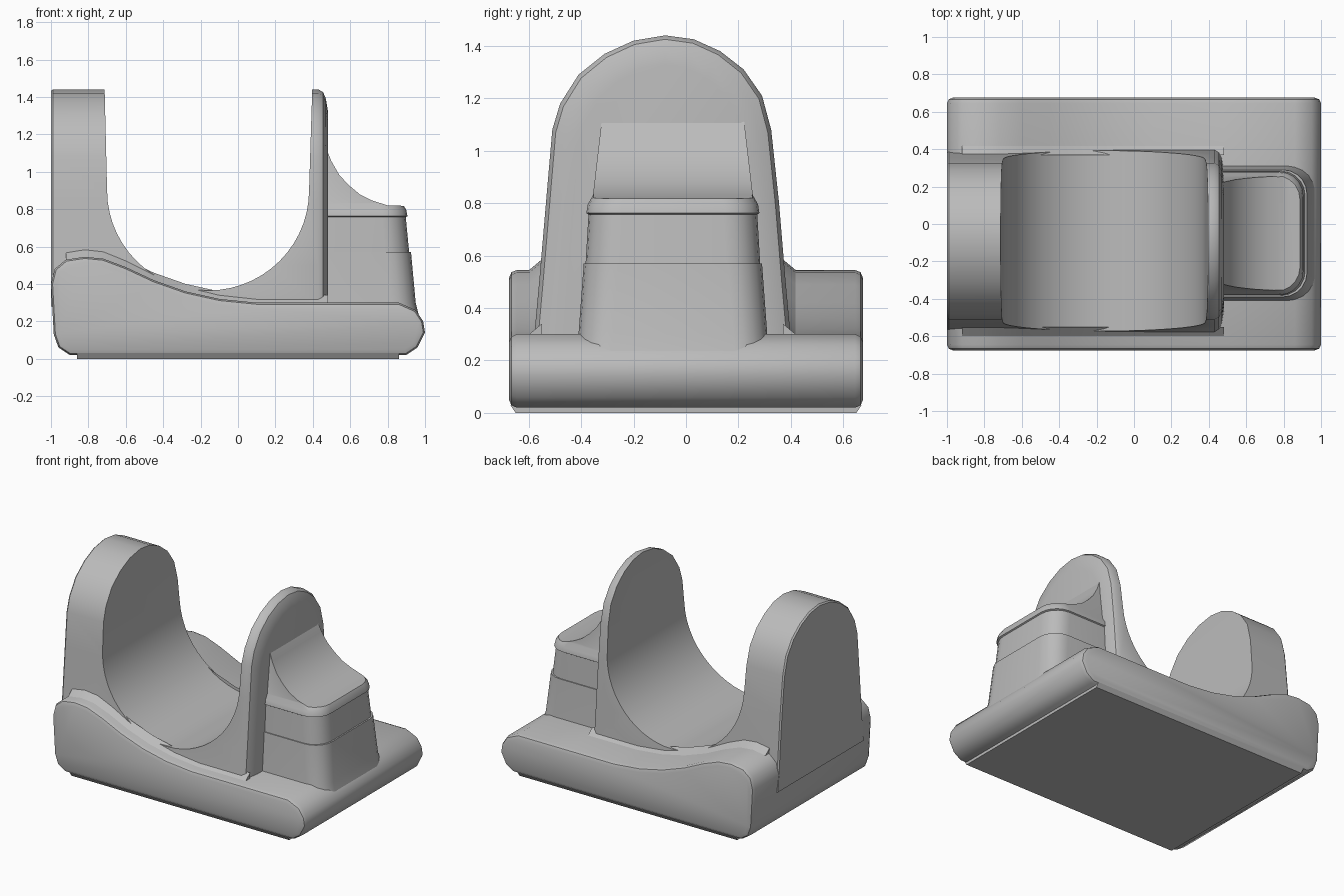
import bpy, bmesh
from math import sin, cos, pi, radians

cube = bpy.data.objects.get("Cube")
if cube:
    bpy.data.objects.remove(cube, do_unlink=True)

grey = bpy.data.materials.new("plain grey")
grey.use_nodes = True
GREY = (0.5, 0.5, 0.5, 1)
grey.diffuse_color = GREY
grey.node_tree.nodes["Principled BSDF"].inputs["Base Color"].default_value = GREY


def loft(name, rings):
    """Closed solid skinned through matching rings of points."""
    bm = bmesh.new()
    loops = [[bm.verts.new(p) for p in ring] for ring in rings]
    n = len(loops[0])
    for a, b in zip(loops, loops[1:]):
        for i in range(n):
            j = (i + 1) % n
            bm.faces.new((a[i], a[j], b[j], b[i]))
    bm.faces.new(loops[0])
    bm.faces.new(loops[-1])
    bmesh.ops.recalc_face_normals(bm, faces=bm.faces)
    mesh = bpy.data.meshes.new(name)
    bm.to_mesh(mesh)
    bm.free()
    mesh.materials.append(grey)
    obj = bpy.data.objects.new(name, mesh)
    bpy.context.collection.objects.link(obj)
    return obj


def extrude_y(name, profile, y0, y1):
    return loft(name, [[(x, y, z) for x, z in profile] for y in (y0, y1)])


def activate(obj):
    bpy.ops.object.select_all(action='DESELECT')
    obj.select_set(True)
    bpy.context.view_layer.objects.active = obj


def cut(obj, cutter):
    mod = obj.modifiers.new("cut", 'BOOLEAN')
    mod.operation = 'DIFFERENCE'
    mod.solver = 'EXACT'
    mod.object = cutter
    activate(obj)
    bpy.ops.object.modifier_apply(modifier=mod.name)
    bpy.data.objects.remove(cutter, do_unlink=True)


def smooth(obj, angle=35):
    activate(obj)
    bpy.ops.object.shade_smooth_by_angle(angle=radians(angle))


# Base slab: rounded ends and a top that sweeps up to the right
sweep = [(0.48, 0.3), (0.1, 0.3), (-0.1, 0.32), (-0.28, 0.36), (-0.45, 0.42),
         (-0.6, 0.49), (-0.72, 0.535), (-0.82, 0.545), (-0.92, 0.53)]
right_end = [(0.9, 0.02), (0.96, 0.06), (1, 0.14), (0.99, 0.2), (0.95, 0.26), (0.86, 0.3)]
left_end = [(-0.98, 0.48), (-1, 0.4), (-0.985, 0.13), (-0.96, 0.06), (-0.9, 0.02)]
base = extrude_y("base", right_end + sweep + left_end, -0.675, 0.675)
bevel = base.modifiers.new("edge", 'BEVEL')
bevel.width = 0.03
bevel.segments = 2
bevel.limit_method = 'ANGLE'
bevel.angle_limit = radians(65)
activate(base)
bpy.ops.object.modifier_apply(modifier=bevel.name)
smooth(base)

# Thin foot under the base
foot = loft("foot", [[(-0.86, -y, z), (0.86, -y, z), (0.86, y, z), (-0.86, y, z)]
                     for y, z in ((0.65, 0), (0.67, 0.03))])

# Arched body, rounded towards the block, with a round cradle cut across it
arch = [(-0.58, 0.28), (-0.56, 0.5), (-0.53, 0.85), (-0.51, 1.08), (-0.48, 1.18),
        (-0.41, 1.29), (-0.31, 1.37), (-0.2, 1.42), (-0.08, 1.44), (0.03, 1.425),
        (0.13, 1.38), (0.22, 1.31), (0.29, 1.21), (0.325, 1.08), (0.355, 0.8),
        (0.38, 0.5), (0.4, 0.28)]


def arch_ring(x, inset):
    mid, foot_z = -0.09, 0.28
    sy, sz = 1 - inset / 0.48, 1 - inset / 1.16
    return [(x, mid + (y - mid) * sy, foot_z + (z - foot_z) * sz) for y, z in arch]


body = loft("cradle_body", [arch_ring(x, i) for x, i in
            ((-1, 0.008), (-0.99, 0), (0.43, 0), (0.455, 0.015), (0.47, 0.05), (0.48, 0.11))])
steps = 28
cradle = [(-0.16 - 0.54 * cos(pi * i / steps), 0.9 - 0.535 * sin(pi * i / steps))
          for i in range(steps + 1)]
cradle = [(-0.717, 1.6)] + cradle + [(0.402, 1.6)]
cut(body, extrude_y("cradle_cutter", cradle, -1, 1))
smooth(body)

# Fillets where the body sides meet the base
for name, y_in, y_out in (("front_fillet", -0.55, -0.61), ("back_fillet", 0.37, 0.43)):
    strip = loft(name, [[(x, y_out, z - 0.01), (x, y_in, z + 0.04), (x, y_in, z - 0.02)]
                        for x, z in sweep])
    smooth(strip)


# Side block: stepped, tapering walls with round corners
def block_ring(z, x_max, half, r=0.13, mid=-0.05):
    ring = [(0.44, mid - half, z)]
    for centre, start in ((mid - half + r, -pi / 2), (mid + half - r, 0)):
        for i in range(6):
            a = start + i * pi / 10
            ring.append((x_max - r + r * cos(a), centre + r * sin(a), z))
    return ring + [(0.44, mid + half, z)]


block = loft("side_block", [block_ring(z, x, h) for z, x, h in
             ((0.2, 0.975, 0.37), (0.3, 0.95, 0.36), (0.57, 0.925, 0.34), (0.57, 0.915, 0.333),
              (0.757, 0.897, 0.322), (0.762, 0.906, 0.33), (0.795, 0.9, 0.325),
              (0.83, 0.88, 0.305), (1.3, 0.87, 0.25))])
scoop = [(0.4, 1.22), (0.47, 1.13), (0.5, 1.055), (0.54, 0.985), (0.59, 0.93),
         (0.65, 0.88), (0.72, 0.845), (0.8, 0.82), (1.1, 0.812), (1.1, 1.5), (0.4, 1.5)]
cut(block, extrude_y("scoop_cutter", scoop, -1, 1))
smooth(block)
